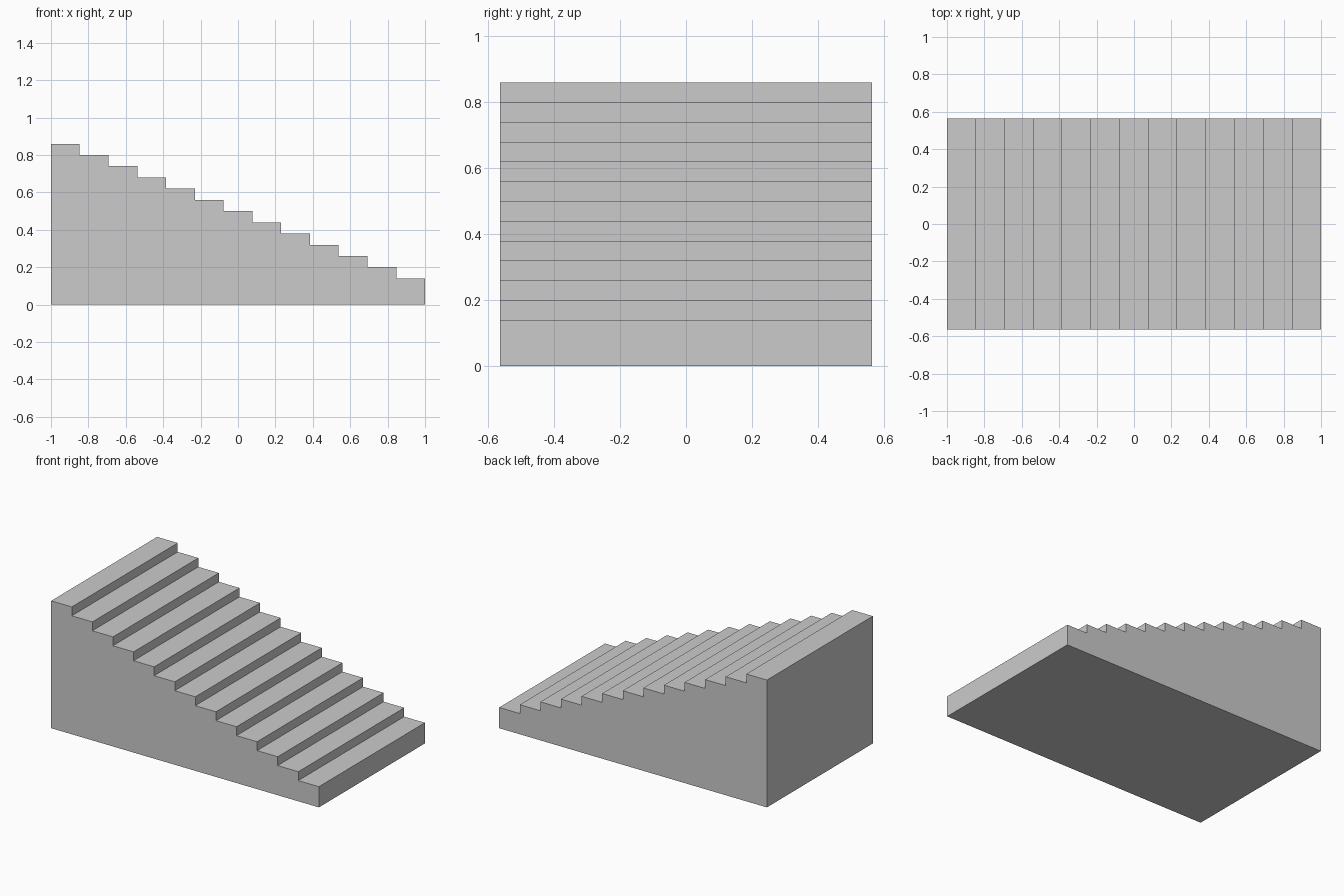
import bpy, bmesh

if "Cube" in bpy.data.objects:
    bpy.data.objects.remove(bpy.data.objects["Cube"])

STEPS = 13
HALF_LEN, HALF_WIDTH = 1.0, 0.565
TOP, BOTTOM = 0.86, 0.14
tread = 2 * HALF_LEN / STEPS
rise = (TOP - BOTTOM) / (STEPS - 1)

# Stepped side profile, highest step at -x
profile = [(HALF_LEN, 0), (-HALF_LEN, 0)]
for i in range(STEPS):
    z = TOP - i * rise
    profile += [(-HALF_LEN + i * tread, z), (-HALF_LEN + (i + 1) * tread, z)]

# Extrude the profile across the width
bm = bmesh.new()
side = bm.faces.new([bm.verts.new((x, -HALF_WIDTH, z)) for x, z in profile])
ext = bmesh.ops.extrude_face_region(bm, geom=[side], use_keep_orig=True)
moved = [v for v in ext["geom"] if isinstance(v, bmesh.types.BMVert)]
bmesh.ops.translate(bm, verts=moved, vec=(0, 2 * HALF_WIDTH, 0))
bmesh.ops.recalc_face_normals(bm, faces=bm.faces)

mesh = bpy.data.meshes.new("staircase")
bm.to_mesh(mesh)
bm.free()
bpy.context.collection.objects.link(bpy.data.objects.new("staircase", mesh))
